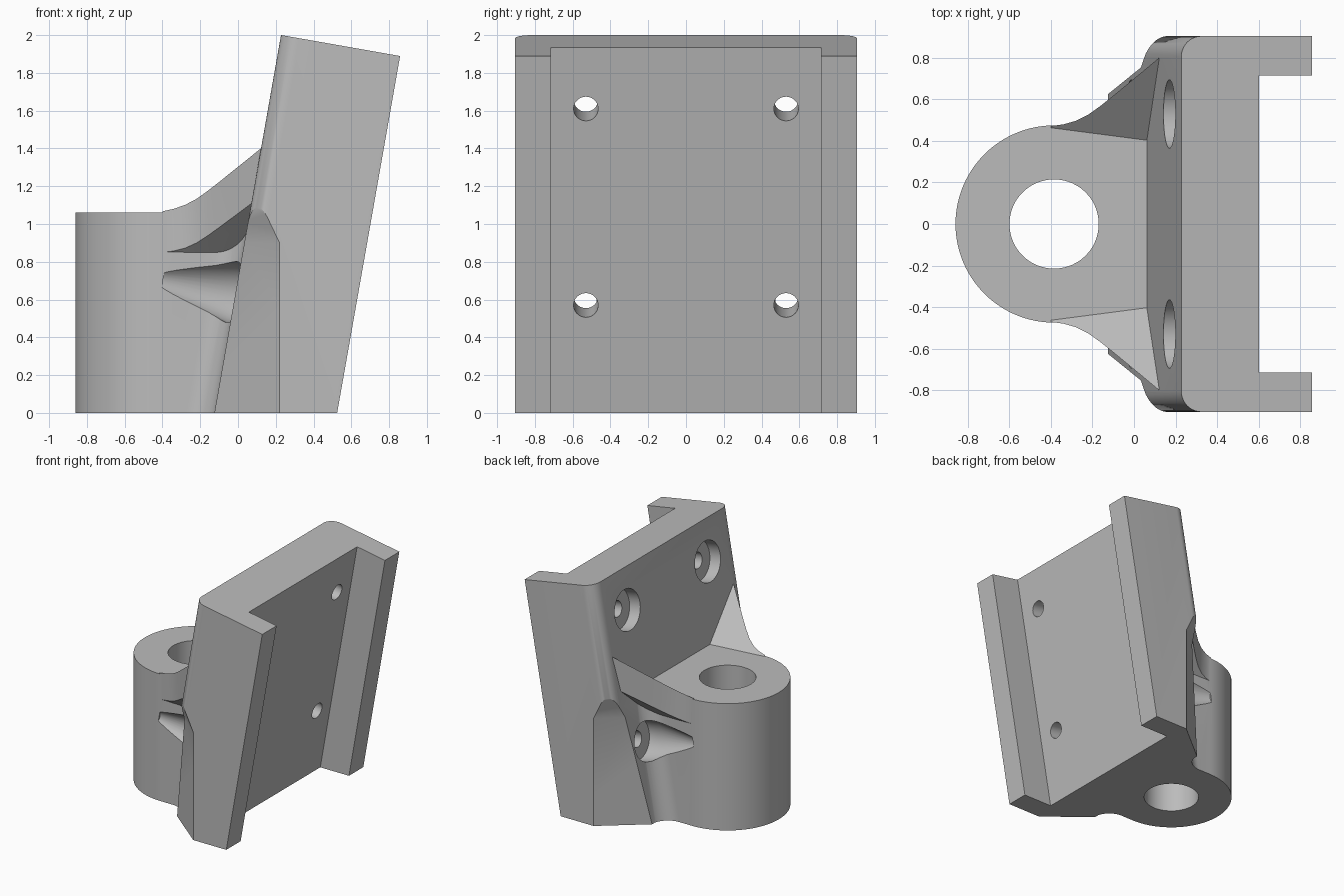
import bpy, bmesh
from math import sin, cos, tan, pi, radians
from mathutils import Vector

if "Cube" in bpy.data.objects:
    bpy.data.objects.remove(bpy.data.objects["Cube"])

TILT = radians(10)
LEAN = tan(TILT)
BOSS_X, BOSS_R, BORE_R = -0.385, 0.475, 0.215
FRONT, FLOOR, BACK, HALF_W = -0.125, 0.26, 0.525, 0.905

grey = bpy.data.materials.new("machined_grey")
grey.use_nodes = True
GREY = (0.5, 0.5, 0.5, 1)
grey.diffuse_color = GREY
grey.node_tree.nodes["Principled BSDF"].inputs["Base Color"].default_value = GREY


def finish(name, bm):
    bmesh.ops.recalc_face_normals(bm, faces=bm.faces)
    mesh = bpy.data.meshes.new(name)
    bm.to_mesh(mesh)
    bm.free()
    mesh.materials.append(grey)
    obj = bpy.data.objects.new(name, mesh)
    bpy.context.collection.objects.link(obj)
    return obj


def loft(name, rings):
    """Skin equal-length rings of points and cap both ends."""
    bm = bmesh.new()
    rows = [[bm.verts.new(p) for p in ring] for ring in rings]
    for a, b in zip(rows, rows[1:]):
        for i in range(len(a)):
            j = (i + 1) % len(a)
            bm.faces.new((a[i], a[j], b[j], b[i]))
    bm.faces.new(rows[0])
    bm.faces.new(rows[-1])
    return finish(name, bm)


def hull(name, points):
    bm = bmesh.new()
    verts = [bm.verts.new(p) for p in points]
    bmesh.ops.convex_hull(bm, input=verts)
    return finish(name, bm)


def arc(cx, cy, r, start, end, steps):
    angles = [radians(start + (end - start) * i / steps) for i in range(steps + 1)]
    return [(cx + r * cos(a), cy + r * sin(a)) for a in angles]


def mirrored(half):
    return half + [(x, -y) for x, y in reversed(half)]


def combine(target, tool, operation):
    mod = target.modifiers.new(operation, "BOOLEAN")
    mod.object, mod.operation, mod.solver = tool, operation, "EXACT"
    graph = bpy.context.evaluated_depsgraph_get()
    result = bpy.data.meshes.new_from_object(target.evaluated_get(graph))
    target.modifiers.clear()
    target.data = result
    bpy.data.objects.remove(tool)


# Leaning channel plate with rounded front corners and a square-cut top
channel = mirrored([(FLOOR, 0.715), (BACK, 0.715), (BACK, HALF_W)]
                   + arc(FRONT + 0.1, HALF_W - 0.1, 0.1, 90, 180, 10))


def plate_top(x, y):
    z = (2 - LEAN * (x - 0.23)) / (1 + LEAN ** 2)
    return (x + LEAN * z, y, z)


bracket = loft("mounting_bracket", [[(x, y, 0) for x, y in channel],
                                    [plate_top(x, y) for x, y in channel]])

# Angled relief on the lower sides of the plate
inner, outer = Vector((-0.43, 0.379)), Vector((0.56, 1.18))
out = Vector((-0.63, 0.777))
for side in (1, -1):
    points = []
    for p in (inner, outer):
        for distance, z in ((0, -0.1), (0, 0.9), (1, -0.1), (0.06, 1.1), (1, 1.1)):
            q = p + out * distance
            points.append((q.x, side * q.y, z))
    combine(bracket, hull("relief_cutter", points), "DIFFERENCE")

# Round boss whose tail blends into the leaning plate
boss_half = (arc(BOSS_X, 0, BOSS_R, 178, 90, 32)
             + arc(-0.27, 0.625, 0.15, 270, 360, 10) + [(0.1, 0.625)])


def boss_point(x, y, z):
    return (x + (LEAN * z if x > -0.3 else 0), y, z)


boss = loft("boss", [[boss_point(x, y, z) for x, y in mirrored(boss_half)]
                     for z in (0, 1.06)])
combine(bracket, boss, "UNION")

# Flared gussets rising from the boss to the plate
stations = [(-0.4, 0.472), (-0.34, 0.48), (-0.28, 0.497), (-0.22, 0.527),
            (-0.16, 0.57), (-0.1, 0.618), (0.02, 0.717), (0.12, 0.8), (0.22, 0.8)]
for side in (1, -1):
    rings = []
    for x, edge in stations:
        crease = 0.46 - 0.13 * (x + 0.4)
        top = 1.057 + 0.84 * (edge - crease)
        under = 0.85 + 0.9 * (edge - 0.472)
        rings.append([(x, side * y, z) for y, z in
                      ((crease - 0.03, 0.85), (crease, 1.057), (edge, top),
                       (edge, under), (0.465, 0.84))])
    combine(bracket, loft("gusset", rings), "UNION")

# Vertical bore through the boss
bore = loft("bore_cutter", [[(x, y, z) for x, y in arc(BOSS_X, 0, BORE_R, 0, 354, 59)]
                            for z in (-0.1, 1.3)])
combine(bracket, bore, "DIFFERENCE")

# Counterbored screw holes, with tapered tool clearance on the lower pair
normal = Vector((cos(TILT), 0, -sin(TILT)))
up = Vector((sin(TILT), 0, cos(TILT)))
THICK = (FLOOR - FRONT) * cos(TILT)
for height, tip in ((1.61, 0.165), (0.57, 0.068)):
    for y in (-0.53, 0.53):
        start = Vector((FLOOR + LEAN * height, y, height))
        steps = ((-0.1, 0.065), (THICK - 0.1, 0.065), (THICK - 0.1, 0.165),
                 (THICK + 0.02, 0.165), (THICK + 0.39, tip))
        rings = [[start - normal * t + Vector((0, a, 0)) + up * b
                  for a, b in arc(0, 0, r, 0, 350, 35)] for t, r in steps]
        combine(bracket, loft("screw_cutter", rings), "DIFFERENCE")

# Smooth round surfaces, crisp edges
bpy.ops.object.select_all(action="DESELECT")
bracket.select_set(True)
bpy.context.view_layer.objects.active = bracket
bpy.ops.object.shade_smooth_by_angle(angle=radians(25))
